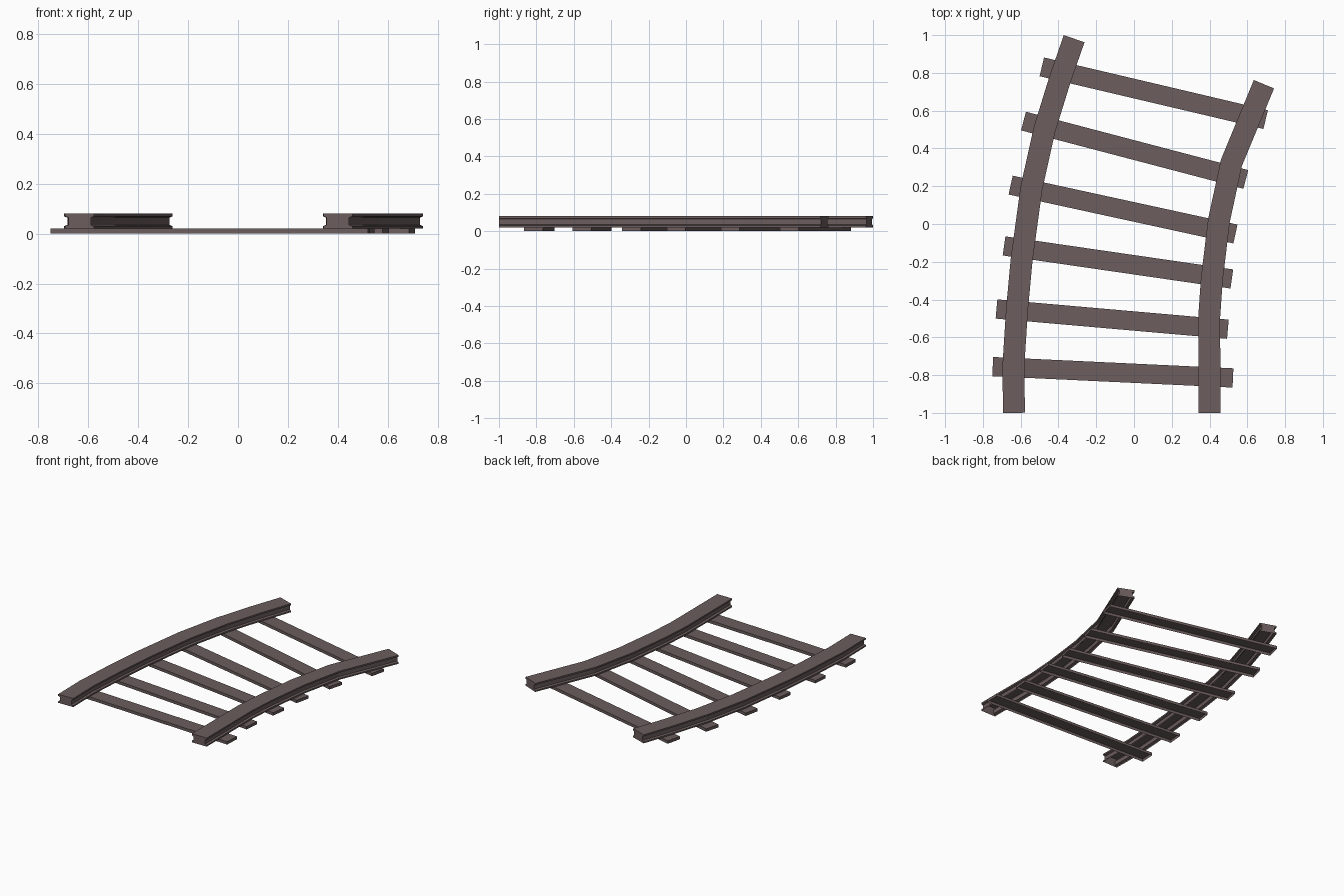
import bpy, bmesh
from mathutils import Vector

cube = bpy.data.objects.get("Cube")
if cube:
    bpy.data.objects.remove(cube)

mat = bpy.data.materials.new("weathered brown")
mat.use_nodes = True
colour = (0.15, 0.11, 0.11, 1)
mat.diffuse_color = colour
mat.node_tree.nodes["Principled BSDF"].inputs["Base Color"].default_value = colour


def sweep(name, path, profile):
    """Sweep an open-bottomed profile along a flat path and cap its ends."""
    pts = [Vector(p) for p in path]
    bm = bmesh.new()
    rings = []
    for i, p in enumerate(pts):
        before = (p - pts[i - 1]).normalized() if i else Vector((0, 0))
        after = (pts[i + 1] - p).normalized() if i < len(pts) - 1 else Vector((0, 0))
        t = (before + after).normalized()
        side = Vector((t.y, -t.x))
        rings.append([bm.verts.new((*(p + side * w), z)) for w, z in profile])
    for a, b in zip(rings, rings[1:]):
        for j in range(len(profile) - 1):
            bm.faces.new((a[j], a[j + 1], b[j + 1], b[j]))
    bm.faces.new(rings[0])
    bm.faces.new(rings[-1])
    bmesh.ops.recalc_face_normals(bm, faces=bm.faces[:])
    top = max(bm.faces, key=lambda f: f.calc_center_median().z)
    if top.normal.z < 0:
        bmesh.ops.reverse_faces(bm, faces=bm.faces[:])
    mesh = bpy.data.meshes.new(name)
    bm.to_mesh(mesh)
    bm.free()
    mesh.materials.append(mat)
    obj = bpy.data.objects.new(name, mesh)
    bpy.context.collection.objects.link(obj)


# Rails: flanged section with a narrower web
half = [(.058, .02), (.058, .03), (.045, .035), (.045, .064), (.058, .069), (.058, .08)]
rail = half + [(-w, z) for w, z in reversed(half)]
sweep("right_rail", [(-.635, -1), (-.639, -.76), (-.62, -.46), (-.595, -.19),
                     (-.543, .19), (-.474, .5), (-.392, .765), (-.317, .981)], rail)
sweep("left_rail", [(.4, -1), (.398, -.495), (.412, -.293), (.45, .02),
                    (.516, .325), (.688, .74)], rail)

# Sleepers: shallow planks fanning round the bend
plank = [(.051, 0), (.051, .02), (-.051, .02), (-.051, 0)]
ends = [((-.748, -.755), (.524, -.815)), ((-.728, -.45), (.497, -.557)),
        ((-.688, -.116), (.518, -.291)), ((-.653, .206), (.537, -.053)),
        ((-.585, .545), (.592, .236)), ((-.488, .832), (.697, .553))]
for i, pair in enumerate(ends):
    sweep(f"sleeper_{i + 1}", pair, plank)
